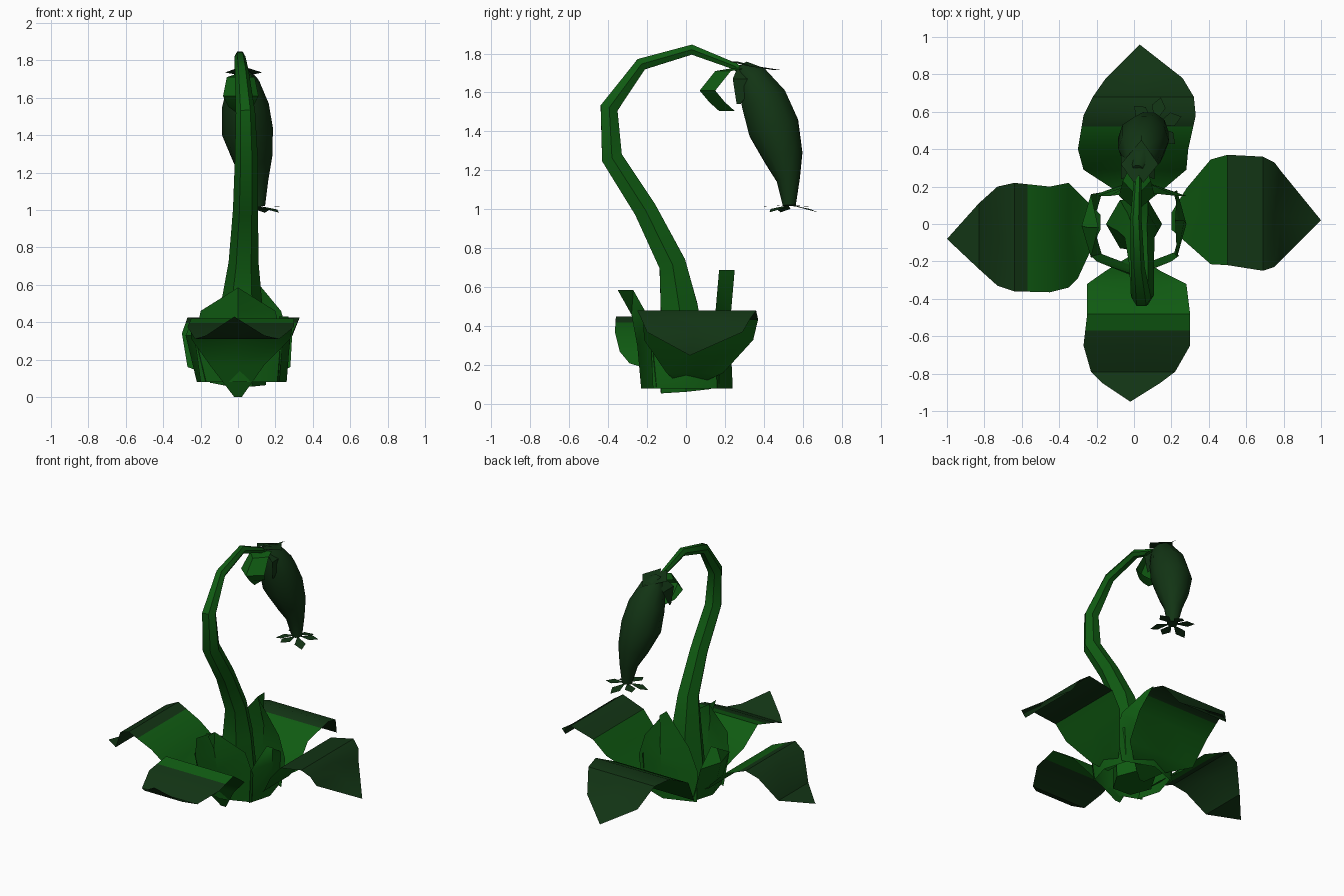
import bpy, bmesh, math
from mathutils import Vector

cube = bpy.data.objects.get("Cube")
if cube:
    bpy.data.objects.remove(cube, do_unlink=True)


def make_material(name, color):
    mat = bpy.data.materials.new(name)
    mat.use_nodes = True
    mat.diffuse_color = color
    shader = mat.node_tree.nodes["Principled BSDF"]
    shader.inputs["Base Color"].default_value = color
    shader.inputs["Roughness"].default_value = 0.9
    return mat


BRIGHT = make_material("bright_green", (0.005, 0.105, 0.006, 1))
DARK = make_material("dark_green", (0.006, 0.034, 0.007, 1))


def finish(name, bm, materials):
    mesh = bpy.data.meshes.new(name)
    bm.to_mesh(mesh)
    bm.free()
    for mat in materials:
        mesh.materials.append(mat)
    obj = bpy.data.objects.new(name, mesh)
    bpy.context.collection.objects.link(obj)
    bpy.ops.object.select_all(action="DESELECT")
    obj.select_set(True)
    bpy.context.view_layer.objects.active = obj
    bpy.ops.object.shade_smooth_by_angle(angle=math.radians(40))
    return obj


def bridge(bm, rows, closed=False):
    """Skin a list of equally long vertex rows with quads."""
    count = len(rows[0])
    for a, b in zip(rows, rows[1:]):
        for i in range(count if closed else count - 1):
            j = (i + 1) % count
            bm.faces.new((a[i], a[j], b[j], b[i]))


def tube(name, stations, sides, mat):
    """Loft rings along stations of x, y, z, radius."""
    bm = bmesh.new()
    centres = [Vector(s[:3]) for s in stations]
    rings = []
    for i, station in enumerate(stations):
        tangent = centres[min(i + 1, len(centres) - 1)] - centres[max(i - 1, 0)]
        up = tangent.cross(Vector((1, 0, 0))).normalized()
        side = up.cross(tangent).normalized()
        ring = []
        for k in range(sides):
            a = math.tau * k / sides
            ring.append(bm.verts.new(centres[i] + station[3] * (side * math.cos(a) + up * math.sin(a))))
        rings.append(ring)
    bridge(bm, rings, closed=True)
    bm.faces.new(rings[0])
    bm.faces.new(rings[-1])
    bmesh.ops.recalc_face_normals(bm, faces=bm.faces)
    return finish(name, bm, [mat])


def leaf(name, axis, rows, split=None, hollow=0.0, mat=BRIGHT):
    """Blade from rows of reach, height, low edge, high edge; dark beyond split."""
    bm = bmesh.new()

    def point(reach, across, z):
        return bm.verts.new((reach, across, z) if axis == "x" else (across, reach, z))

    grid = []
    for reach, z, low, high in rows:
        edge = reach - hollow
        grid.append((point(edge, low, z), point(reach, (low + high) / 2, z), point(edge, high, z)))
    bridge(bm, grid)
    bmesh.ops.remove_doubles(bm, verts=bm.verts, dist=0.001)
    direction = Vector((1, 0, 0)) if axis == "x" else Vector((0, 1, 0))
    if split:
        bmesh.ops.bisect_plane(bm, geom=bm.verts[:] + bm.edges[:] + bm.faces[:],
                               plane_co=direction * split, plane_no=direction)
        for face in bm.faces:
            if abs(face.calc_center_median().dot(direction)) > abs(split):
                face.material_index = 1
    bmesh.ops.recalc_face_normals(bm, faces=bm.faces)
    return finish(name, bm, [mat, DARK])


# Four large arching ground leaves
leaf("front_leaf", "y", [
    (-.17, 0, -.02, .02), (-.25, .17, -.15, .14), (-.32, .31, -.25, .28), (-.48, .42, -.25, .3),
    (-.65, .375, -.27, .3), (-.79, .31, -.23, .22), (-.85, .33, -.17, .14), (-.95, .43, -.02, -.02)], -.57)
leaf("back_leaf", "y", [
    (.08, .05, -.02, .02), (.18, .1, -.1, .15), (.29, .16, -.27, .28), (.4, .34, -.3, .29),
    (.58, .425, -.27, .33), (.68, .4, -.22, .32), (.78, .25, -.15, .26), (.96, .16, .03, .03)], .52)
leaf("right_leaf", "x", [
    (.2, .1, -.03, .06), (.28, .16, -.1, .19), (.41, .33, -.215, .345), (.5, .435, -.22, .37),
    (.69, .48, -.25, .36), (.75, .44, -.23, .33), (.78, .37, -.2, .29), (1, .25, .02, .02)], .5)
leaf("left_leaf", "x", [
    (-.18, .13, -.03, .05), (-.3, .21, -.29, .17), (-.35, .27, -.34, .22), (-.45, .37, -.365, .2),
    (-.64, .45, -.36, .22), (-.73, .41, -.33, .2), (-.83, .24, -.24, .11), (-1, .19, -.08, -.08)], -.57)

# Open cup of sepals around the stem
leaf("front_sepal", "y", [(-.23, .08, -.2, .22), (-.25, .3, -.23, .24),
                          (-.28, .46, -.2, .2), (-.35, .585, 0, 0)], hollow=-.08)
leaf("back_sepal", "y", [(.24, .08, -.2, .24), (.23, .3, -.2, .28),
                         (.23, .46, -.13, .23), (.25, .69, .04, .04)], hollow=.08)
leaf("left_sepal", "x", [(-.22, .08, -.17, .17), (-.28, .33, -.18, .16),
                         (-.24, .42, -.02, -.02)], hollow=-.05)
leaf("right_sepal", "x", [(.26, .08, -.17, .17), (.28, .33, -.18, .18),
                          (.27, .43, .02, .02)], hollow=.05)

# Hooked stem with a flared foot
tube("stem", [
    (0, 0, .07, .15), (.01, -.02, .3, .13), (.02, -.035, .5, .11), (.03, -.07, .72, .08),
    (.04, -.21, 1, .067), (.045, -.38, 1.265, .062), (.04, -.395, 1.52, .052),
    (.02, -.23, 1.745, .037), (.01, .03, 1.82, .03), (.02, .25, 1.735, .02), (.03, .32, 1.68, .03)],
    6, BRIGHT)

# Hanging bud
tube("bud", [
    (.02, .29, 1.74, .03), (.03, .335, 1.68, .085), (.04, .4, 1.56, .125), (.05, .45, 1.42, .138),
    (.08, .5, 1.27, .105), (.1, .525, 1.15, .062), (.11, .53, 1.02, .035)], 10, DARK)

# Curled lobe in front of the bud
leaf("bud_front_lobe", "y", [(.27, 1.73, 0, .05), (.15, 1.71, -.06, .09), (.07, 1.61, -.08, .11),
                             (.12, 1.55, -.05, .08), (.17, 1.505, .015, .015)], hollow=-.08)

# Short dark lobes at the back and sides of the bud
leaf("bud_back_lobe", "y", [(.26, 1.76, 0, .05), (.36, 1.735, -.07, .13),
                            (.49, 1.715, .04, .04)], hollow=.04, mat=DARK)
for side, sign in (("left", -1), ("right", 1)):
    leaf("bud_" + side + "_lobe", "x", [
        (.02, 1.74, .27, .31), (.02 + sign * .09, 1.67, .24, .37),
        (.02 + sign * .08, 1.54, .26, .28)], mat=DARK)

# Star of small petals at the bud's tip
bm = bmesh.new()
for k in range(6):
    a = math.tau * k / 6 + .3
    out = Vector((math.cos(a), math.sin(a), 0))
    across = Vector((-out.y, out.x, 0)) * .038
    hub = Vector((.11, .53, 1.02))
    droop = Vector((0, 0, -.035 if k % 2 else -.005))
    root, tip = hub + out * .015, hub + out * .15 + droop
    middle = hub + out * .1 + droop / 2
    bm.faces.new([bm.verts.new(p) for p in (root, middle - across, tip, middle + across)])
finish("bud_tip_petals", bm, [DARK])
